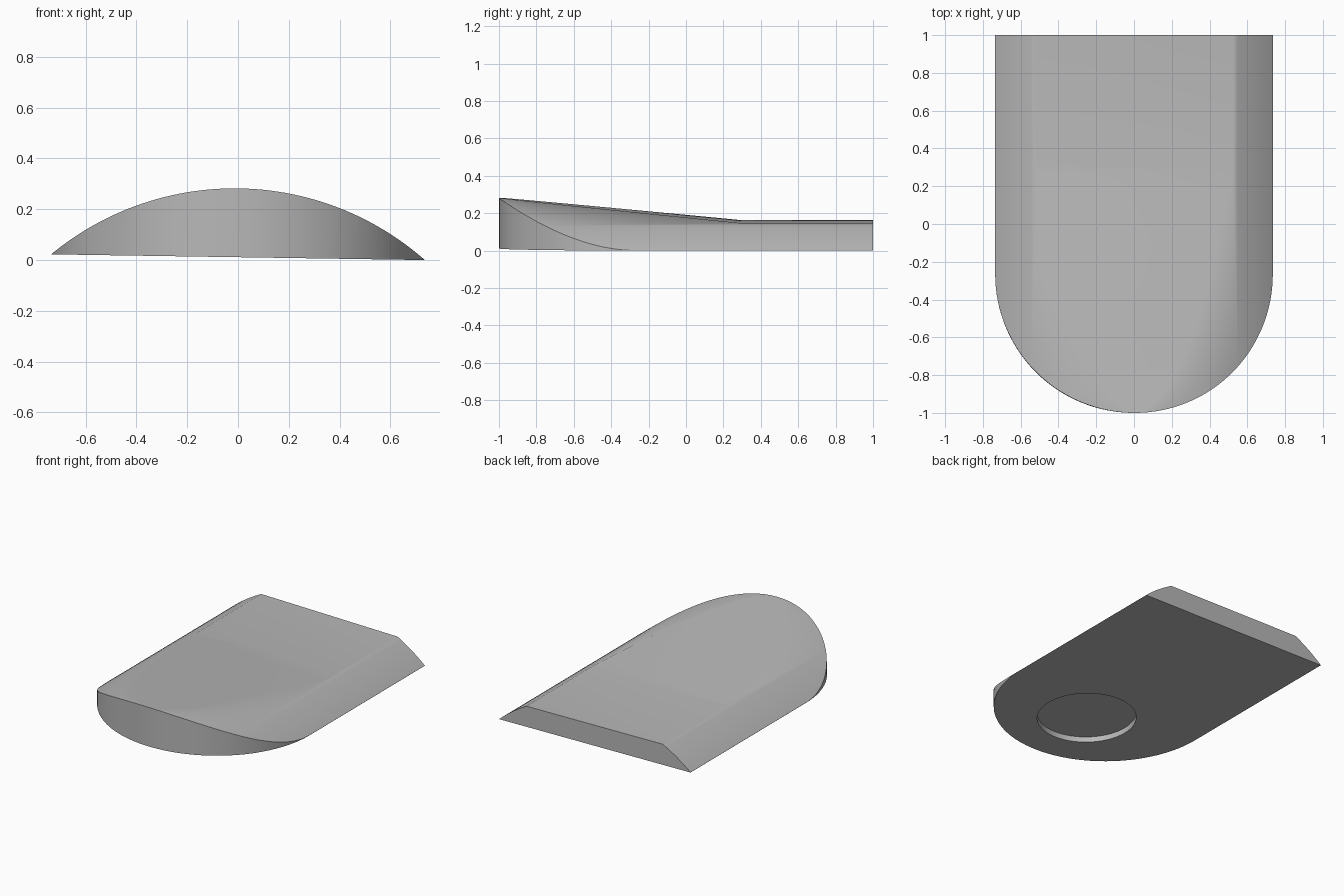
import bpy, bmesh
from math import pi, sin, cos, asin
from mathutils import Vector

default = bpy.data.objects.get("Cube")
if default:
    bpy.data.objects.remove(default)

HALF_W = 0.735      # half width, also radius of the rounded nose
RISE = 0.271        # height of the crown
ARC_R = 1.135       # radius of the crowned cross-section
BACK_Z = 0.143      # height of the flat rear deck
TILT = 0.0153       # slight roll of the whole body

grey = bpy.data.materials.new("plain grey")
grey.use_nodes = True
colour = (0.48, 0.48, 0.48, 1)
grey.diffuse_color = colour
grey.node_tree.nodes["Principled BSDF"].inputs["Base Color"].default_value = colour


def extrude_profile(name, points, direction):
    """Closed solid made by sweeping a planar outline along a vector."""
    bm = bmesh.new()
    face = bm.faces.new([bm.verts.new(p) for p in points])
    swept = bmesh.ops.extrude_face_region(bm, geom=[face])
    moved = [v for v in swept["geom"] if isinstance(v, bmesh.types.BMVert)]
    bmesh.ops.translate(bm, verts=moved, vec=Vector(direction))
    bmesh.ops.recalc_face_normals(bm, faces=bm.faces)
    mesh = bpy.data.meshes.new(name)
    bm.to_mesh(mesh)
    bm.free()
    mesh.materials.append(grey)
    obj = bpy.data.objects.new(name, mesh)
    bpy.context.collection.objects.link(obj)
    return obj


def arc(radius, start, end, steps):
    angles = [start + (end - start) * i / steps for i in range(steps + 1)]
    return [(radius * cos(a), radius * sin(a)) for a in angles]


# Plan outline: straight sides with a half-round nose
nose_y = HALF_W - 1
plan = [(HALF_W, 1, 0), (-HALF_W, 1, 0)]
plan += [(x, y + nose_y, 0) for x, y in arc(HALF_W, pi, 2 * pi, 64)]
body = extrude_profile("body", plan, (0, 0, 0.5))

# Crowned cross-section
spread = asin(0.85 / ARC_R)
crown_pts = [(x, -2, z + RISE - ARC_R)
             for x, z in arc(ARC_R, pi / 2 - spread, pi / 2 + spread, 64)]
crown_pts += [(-0.85, -2, -0.5), (0.85, -2, -0.5)]
crown = extrude_profile("crown_cutter", crown_pts, (0, 4, 0))

# Side profile: level rear deck, ramp rising to the nose
slope = (RISE - BACK_Z) / 1.3
side_pts = [(-1, -1.5, -0.5), (-1, 1.5, -0.5), (-1, 1.5, BACK_Z),
            (-1, 0.3, BACK_Z), (-1, -1.5, BACK_Z + slope * 1.8)]
deck = extrude_profile("deck_cutter", side_pts, (2, 0, 0))

# Round shallow recess in the underside
disc = [(x, y - 0.475, -0.2) for x, y in arc(0.32, 0, 2 * pi, 64)[:-1]]
recess = extrude_profile("recess_cutter", disc, (0, 0, 0.238))

bpy.context.view_layer.objects.active = body
body.select_set(True)
for cutter, operation in ((crown, "INTERSECT"), (deck, "INTERSECT"), (recess, "DIFFERENCE")):
    mod = body.modifiers.new(cutter.name, "BOOLEAN")
    mod.operation = operation
    mod.solver = "EXACT"
    mod.object = cutter
    bpy.ops.object.modifier_apply(modifier=mod.name)
    bpy.data.objects.remove(cutter)

# Soft crown, crisp rim and flat deck
bpy.ops.object.shade_smooth_by_angle(angle=pi / 6)
weighted = body.modifiers.new("flat_deck_normals", "WEIGHTED_NORMAL")
weighted.keep_sharp = True

body.rotation_euler.y = TILT
body.location.z = HALF_W * sin(TILT)
